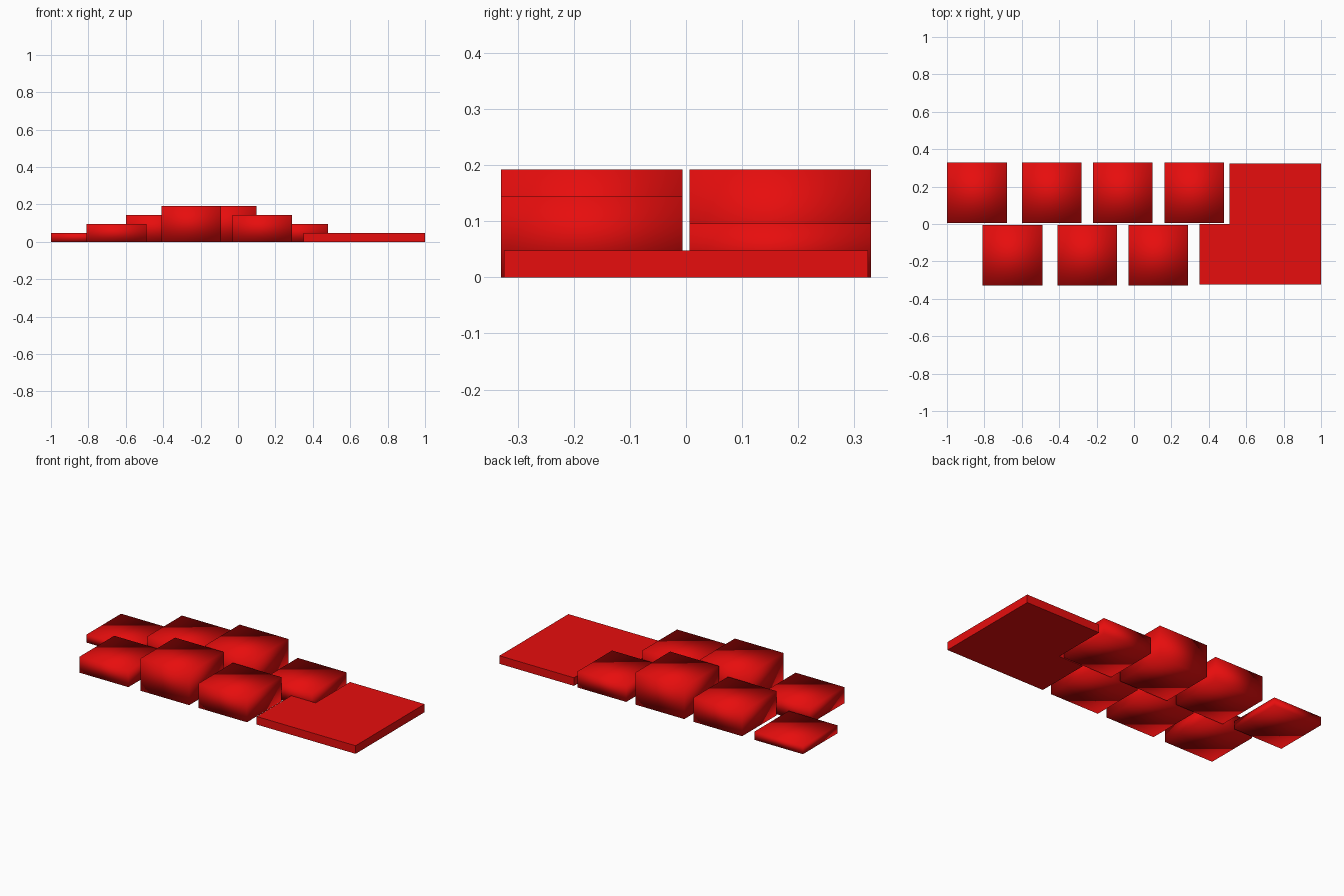
import bpy
import bmesh

if "Cube" in bpy.data.objects:
    bpy.data.objects.remove(bpy.data.objects["Cube"])

red = bpy.data.materials.new("red")
red.diffuse_color = (0.8, 0.004, 0.004, 1)
red.use_nodes = True
red.node_tree.nodes["Principled BSDF"].inputs["Base Color"].default_value = red.diffuse_color

STEP = 0.048      # rise of one stair level
WIDTH = 0.32      # block length along x


def prism(name, outline, height, smooth):
    """Extrude a flat outline up from the floor."""
    bm = bmesh.new()
    face = bm.faces.new([bm.verts.new((x, y, 0)) for x, y in outline])
    top = bmesh.ops.extrude_face_region(bm, geom=[face])["geom"]
    verts = [v for v in top if isinstance(v, bmesh.types.BMVert)]
    bmesh.ops.translate(bm, verts=verts, vec=(0, 0, height))
    bmesh.ops.recalc_face_normals(bm, faces=bm.faces)
    for f in bm.faces:
        f.smooth = smooth
    mesh = bpy.data.meshes.new(name)
    bm.to_mesh(mesh)
    bm.free()
    mesh.materials.append(red)
    obj = bpy.data.objects.new(name, mesh)
    bpy.context.collection.objects.link(obj)


# Staggered step blocks: (left edge, level) for the back and front rows
rows = {
    "back_step": (0.006, 0.33, [(-1.0, 1), (-0.6, 3), (-0.22, 4), (0.162, 2)]),
    "front_step": (-0.33, -0.006, [(-0.81, 2), (-0.41, 4), (-0.03, 3)]),
}
for name, (y0, y1, blocks) in rows.items():
    for i, (x, level) in enumerate(blocks, 1):
        outline = [(x, y0), (x + WIDTH, y0), (x + WIDTH, y1), (x, y1)]
        prism(f"{name}_{i}", outline, level * STEP, True)

# Low notched landing at the right end
prism("landing", [(0.35, -0.324), (1, -0.324), (1, 0.324), (0.51, 0.324),
                  (0.51, 0), (0.35, 0)], STEP, False)
